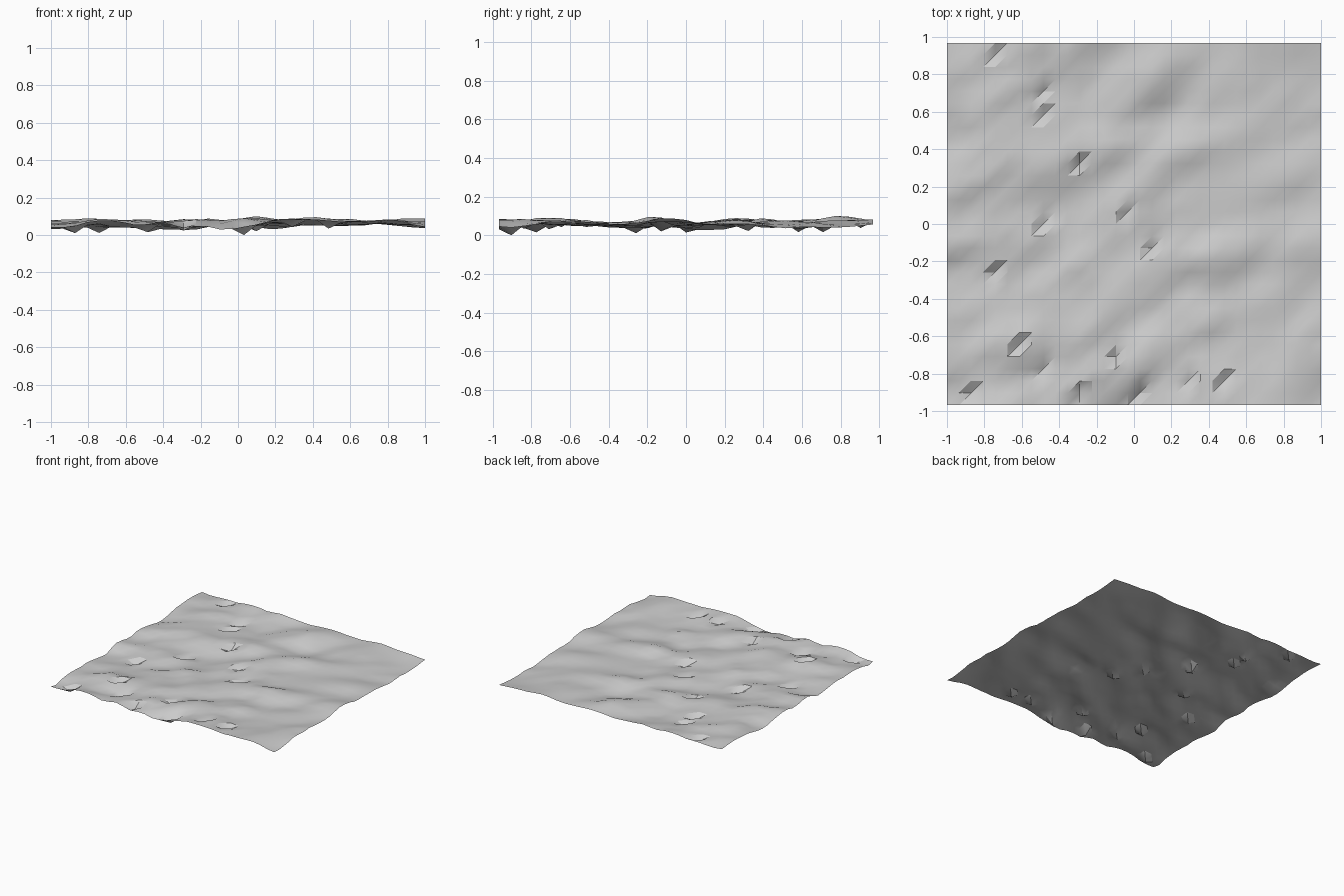
import bpy, bmesh, math
from mathutils import Vector, noise

if "Cube" in bpy.data.objects:
    bpy.data.objects.remove(bpy.data.objects["Cube"], do_unlink=True)

COLS, ROWS = 32, 31
STEP = 2 / (COLS - 1)
HALF_Y = STEP * (ROWS - 1) / 2

# Highest and lowest ground along each axis, evenly spaced
HIGH_X = (.08, .09, .10, .09, .11, .115, .09, .10, .095, .085, .09)
LOW_X = (.03, .04, .04, .03, .025, .02, .03, .04, .05, .05, .035)
HIGH_Y = (.085, .10, .10, .09, .10, .08, .09, .10, .08, .10, .115)
LOW_Y = (.025, .04, .045, .04, .03, .025, .03, .02, .03, .04, .05)

# Single-point hollows that break the smooth ground
HOLLOWS = [(-.74, .90), (-.49, .71), (-.49, .58), (-.49, 0), (-.74, -.26),
           (-.03, .06), (.10, -.13), (-.10, -.71), (-.49, -.77), (-.62, -.64),
           (-.29, -.90), (.03, -.90), (.29, -.84), (.48, -.84), (-.87, -.90),
           (-.29, .32)]


def sample(values, t):
    """Linear lookup with t from 0 to 1."""
    f = t * (len(values) - 1)
    i = min(int(f), len(values) - 2)
    return values[i] + (values[i + 1] - values[i]) * (f - i)


def ground(x, y):
    """Rolling height, streaked diagonally and rougher to the front right."""
    tx, ty = (x + 1) / 2, (y + HALF_Y) / (2 * HALF_Y)
    high = min(sample(HIGH_X, tx), sample(HIGH_Y, ty))
    low = max(sample(LOW_X, tx), sample(LOW_Y, ty))
    u, v = x * .85 + y * .5, y * .85 - x * .5
    rough = .3 + .4 * (1 - tx) + .3 * (1 - ty)
    n = noise.noise(Vector((u * 2.6, v * 4.5, 3.3)))
    n += .6 * rough * noise.noise(Vector((u * 6, v * 9, 8.1)))
    return low + (high - low) * max(0, min(1, .5 + .85 * n))


# Terrain sheet
bm = bmesh.new()
grid = [[None] * COLS for _ in range(ROWS)]
for j in range(ROWS):
    for i in range(COLS):
        x, y = -1 + i * STEP, -HALF_Y + j * STEP
        grid[j][i] = bm.verts.new((x, y, ground(x, y)))

for hx, hy in HOLLOWS:
    i, j = round((hx + 1) / STEP), round((hy + HALF_Y) / STEP)
    grid[j][i].co.z = max(.008, grid[j][i].co.z - .035)
grid[1][16].co.z = 0

# Two triangles per cell, split along the rising diagonal
for j in range(ROWS - 1):
    for i in range(COLS - 1):
        a, b = grid[j][i], grid[j][i + 1]
        c, d = grid[j + 1][i + 1], grid[j + 1][i]
        bm.faces.new((a, b, c))
        bm.faces.new((a, c, d))

mesh = bpy.data.meshes.new("terrain")
bm.to_mesh(mesh)
bm.free()
terrain = bpy.data.objects.new("terrain", mesh)
bpy.context.collection.objects.link(terrain)

# Plain grey ground
grey = bpy.data.materials.new("ground_grey")
grey.use_nodes = True
colour = (.6, .6, .6, 1)
grey.diffuse_color = colour
grey.node_tree.nodes["Principled BSDF"].inputs["Base Color"].default_value = colour
mesh.materials.append(grey)

bpy.ops.object.select_all(action="DESELECT")
terrain.select_set(True)
bpy.context.view_layer.objects.active = terrain
bpy.ops.object.shade_smooth_by_angle(angle=math.radians(30))
